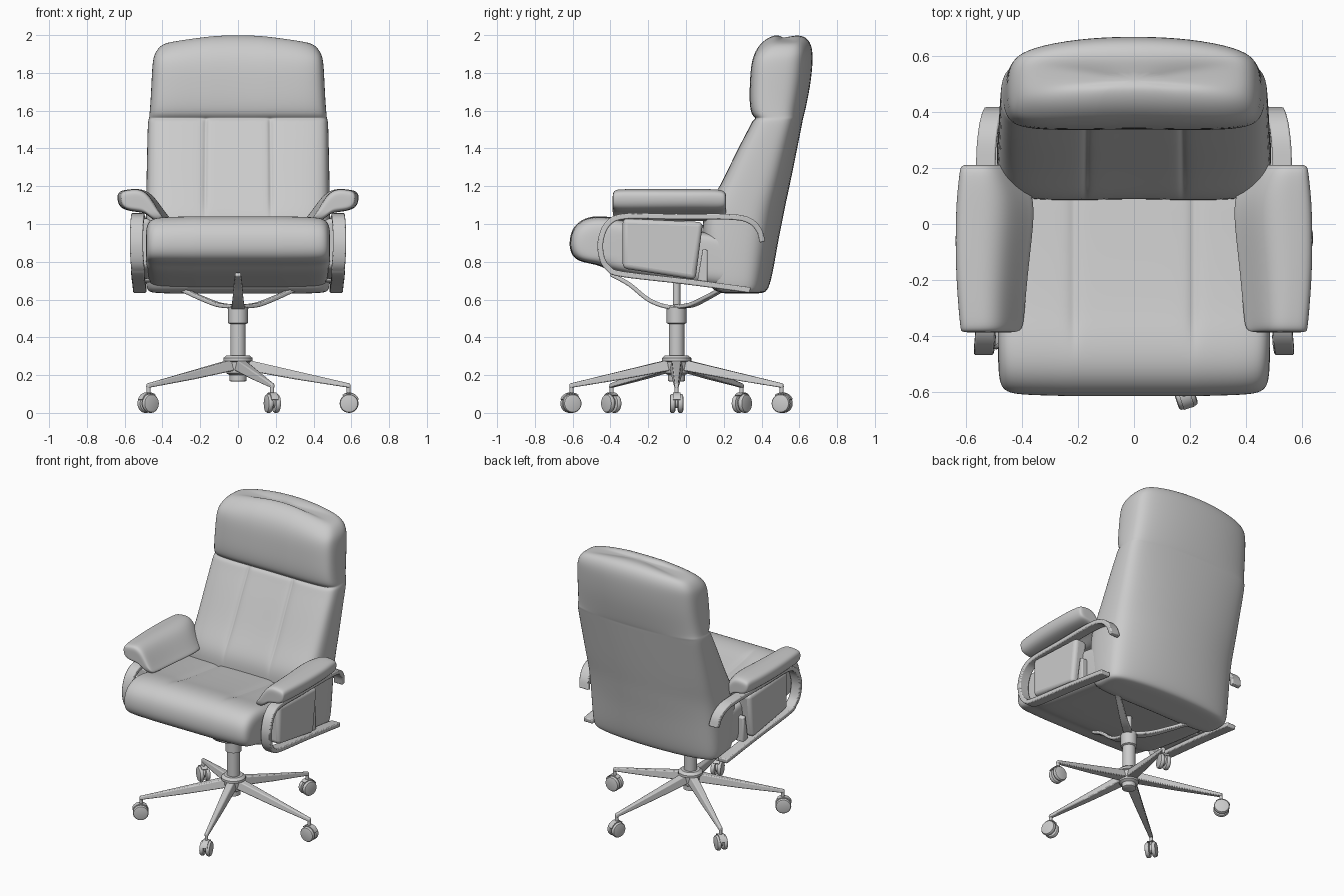
import bpy, bmesh, math
from mathutils import Vector, Matrix


def loft(name, rings, soft=0, bevel=0, mirror=False, segs=2):
    """Skin closed rings of points; soft = subdivision level."""
    rings = [[Vector(p) for p in r] for r in rings]
    if soft:
        def inner(r):
            c = sum(r, Vector()) / len(r)
            return [c + (p - c) * 0.5 for p in r]
        rings = [inner(rings[0])] + rings + [inner(rings[-1])]
    bm = bmesh.new()
    vs = [[bm.verts.new(p) for p in r] for r in rings]
    n = len(vs[0])
    for a, b in zip(vs, vs[1:]):
        for i in range(n):
            j = (i + 1) % n
            bm.faces.new((a[i], a[j], b[j], b[i]))
    bm.faces.new(vs[0])
    bm.faces.new(vs[-1])
    return finish(name, bm, soft, bevel, mirror, segs)


def finish(name, bm, soft=0, bevel=0, mirror=False, segs=2):
    bmesh.ops.recalc_face_normals(bm, faces=bm.faces)
    me = bpy.data.meshes.new(name)
    bm.to_mesh(me)
    bm.free()
    ob = bpy.data.objects.new(name, me)
    bpy.context.collection.objects.link(ob)
    if mirror:
        ob.modifiers.new("Mirror", 'MIRROR')
    if bevel:
        m = ob.modifiers.new("Bevel", 'BEVEL')
        m.width, m.segments = bevel, segs
    if soft:
        m = ob.modifiers.new("Subsurf", 'SUBSURF')
        m.levels = m.render_levels = soft
        me.shade_smooth()
    else:
        for o in bpy.context.selected_objects:
            o.select_set(False)
        ob.select_set(True)
        bpy.context.view_layer.objects.active = ob
        bpy.ops.object.shade_smooth_by_angle(angle=math.radians(35))
    return ob


def turned(name, profile, loc=(0, 0, 0), axis='Z', n=28):
    """Solid of revolution from (radius, height) pairs."""
    rot = Matrix.Rotation(math.pi / 2, 4, 'X') if axis == 'Y' else Matrix()
    rings = [[rot @ Vector((r * math.cos(a), r * math.sin(a), h)) + Vector(loc)
              for a in (2 * math.pi * k / n for k in range(n))] for r, h in profile]
    return loft(name, rings)


def smooth_path(pts, steps=6):
    """Catmull-Rom through the points (x, y, z, width)."""
    p = [Vector(q) for q in pts]
    p = [2 * p[0] - p[1]] + p + [2 * p[-1] - p[-2]]
    out = []
    for a, b, c, d in zip(p, p[1:], p[2:], p[3:]):
        for k in range(steps):
            t = k / steps
            out.append(0.5 * (2 * b + (c - a) * t + (2 * a - 5 * b + 4 * c - d) * t * t
                              + (3 * b - a - 3 * c + d) * t ** 3))
    return out + [p[-2]]


def ribbon(name, pts, thick, side=(1, 0, 0), mirror=False):
    path = smooth_path(pts)
    side = Vector(side).normalized()
    rings = []
    for i, q in enumerate(path):
        t = (path[min(i + 1, len(path) - 1)] - path[max(i - 1, 0)]).to_3d()
        nrm = t.cross(side).normalized() * thick / 2
        w, c = side * q[3] / 2, q.to_3d()
        rings.append([c - w - nrm, c + w - nrm, c + w + nrm, c - w + nrm])
    return loft(name, rings, bevel=0.006, mirror=mirror)


# Backrest: half section (u across, v depth, seam flag), lofted upwards
half = [(0.3, 0, 0), (0.335, 0, 0.3), (0.36, 0, 1), (0.385, 0, 0.3), (0.45, 0, 0), (0.7, 0, 0), (0.94, 0.04, 0),
        (1, 0.2, 0), (1.005, 0.5, 0), (0.98, 0.74, 0), (0.82, 0.87, 0), (0.45, 0.97, 0)]
section = [(0, 0.01, 0)] + half + [(0, 1, 0)] + [(-u, v, g) for u, v, g in reversed(half)]
levels = [(0.632, 0.20, 0.41, 0.46), (0.65, 0.13, 0.44, 0.485), (0.75, 0.10, 0.465, 0.49),
          (0.9, 0.085, 0.49, 0.49), (1.02, 0.085, 0.515, 0.488), (1.1, 0.12, 0.53, 0.486),
          (1.2, 0.18, 0.552, 0.484), (1.4, 0.275, 0.592, 0.48), (1.52, 0.34, 0.615, 0.477),
          (1.55, 0.352, 0.621, 0.474), (1.56, 0.375, 0.622, 0.47), (1.575, 0.345, 0.628, 0.468),
          (1.65, 0.335, 0.645, 0.462), (1.75, 0.338, 0.664, 0.457), (1.86, 0.345, 0.675, 0.452),
          (1.94, 0.375, 0.672, 0.44), (1.988, 0.43, 0.645, 0.405), (2.003, 0.48, 0.6, 0.34)]
loft("backrest", [[(u * w, yf + v * (yb - yf) + (0.018 * g if 1.05 < z < 1.555 else 0),
                    z - (0.035 * u * u if z > 1.9 else 0)) for u, v, g in section]
                  for z, yf, yb, w in levels], soft=2)

# Seat: side profile lofted across the width, with two seams on top
prof = [(-0.62, 0.9), (-0.605, 0.98), (-0.54, 1.035), (-0.45, 1.045), (-0.36, 1.03), (-0.3, 1.015),
        (0, 0.97), (0.2, 0.95), (0.34, 0.88), (0.4, 0.66), (0.36, 0.635), (0, 0.685), (-0.36, 0.735),
        (-0.43, 0.765), (-0.47, 0.785), (-0.57, 0.80), (-0.61, 0.84)]
stations = [(0, 0, 0), (0.15, 0, 0), (0.195, 0, 0.1), (0.215, 0, 1), (0.235, 0, 0.1),
            (0.3, 0.002, 0), (0.42, 0.005, 0), (0.465, 0.018, 0), (0.487, 0.055, 0)]
stations = [(-x, d, g) for x, d, g in reversed(stations[1:])] + stations


def seat_ring(x, d, g):
    out = []
    for y, z in prof:
        top = z > 0.94 and -0.4 < y < 0.25
        out.append((x, -0.1 + (y + 0.1) * (1 - d / 0.5),
                    0.86 + (z - 0.86) * (1 - d / 0.18) - (0.016 * g if top else 0)))
    return out


loft("seat", [seat_ring(*s) for s in stations], soft=2)

# Arm pads: drooping section lofted front to back
pad = [(0.645, 1.14), (0.635, 1.175), (0.58, 1.183), (0.52, 1.188), (0.46, 1.165), (0.41, 1.10),
       (0.37, 1.045), (0.345, 1.02), (0.40, 1.01), (0.44, 1.03), (0.48, 1.06), (0.55, 1.065), (0.63, 1.08)]
cuts = [(-0.388, 0.7, 0.7), (-0.375, 0.78, 0.95), (-0.33, 0.82, 1), (-0.15, 0.92, 1), (0.04, 1, 1),
        (0.12, 0.93, 1), (0.19, 0.76, 0.95), (0.212, 0.64, 0.7)]
loft("arm_pad", [[(0.635 + (x - 0.635) * s - 0.02 * (abs(y + 0.08) / 0.3) ** 2, y,
                   1.12 + (z - 1.12) * h) for x, z in pad] for y, s, h in cuts], soft=2, mirror=True)

# Padded panels below the arm pads
loft("arm_panel", [[(x, -0.335, 1.03), (x, 0.09, 1.01), (x, 0.05, 0.705), (x, -0.335, 0.765)]
                   for x in (0.46, 0.555)], bevel=0.025, segs=4, mirror=True)
loft("arm_rear_panel", [[(x, 0.09, 0.87), (x, 0.115, 0.86), (x, 0.115, 0.69), (x, 0.06, 0.70)]
                        for x in (0.46, 0.525)], bevel=0.008, mirror=True)

# Bent arm frames
rail = [(0.5, 0.405, 0.905), (0.51, 0.385, 0.97), (0.522, 0.33, 1.02), (0.53, 0.22, 1.038), (0.53, -0.1, 1.04),
        (0.53, -0.33, 1.04), (0.535, -0.415, 1.0), (0.538, -0.452, 0.91), (0.535, -0.445, 0.82),
        (0.53, -0.41, 0.765), (0.53, -0.34, 0.735), (0.525, 0, 0.695), (0.52, 0.34, 0.65)]
ribbon("arm_frame", [(*p, 0.07) for p in rail], 0.03, mirror=True)

# Three-armed support under the seat
CY = -0.05
ribbon("support_front", [(0, CY + 0.05, 0.562, 0.07), (0, CY - 0.05, 0.562, 0.07), (0, -0.2, 0.60, 0.058),
                         (0, -0.3, 0.68, 0.045), (0, -0.4, 0.735, 0.03)], 0.022)
ribbon("support_rear", [(0, CY, 0.562, 0.06), (0.1, 0.03, 0.572, 0.05), (0.2, 0.11, 0.61, 0.042),
                        (0.28, 0.175, 0.645, 0.035), (0.34, 0.22, 0.66, 0.03)],
       0.022, side=(0.25, -0.32, 0), mirror=True)

# Column and hub
turned("column", [(0.035, 0.165), (0.045, 0.17), (0.045, 0.2), (0.062, 0.21), (0.066, 0.27), (0.078, 0.275),
                  (0.078, 0.29), (0.06, 0.305), (0.041, 0.305), (0.041, 0.47), (0.052, 0.475),
                  (0.052, 0.56), (0.02, 0.565), (0.02, 0.72)], (0, CY, 0))

# Five legs, each with a stem and a twin-wheel caster
for k in range(5):
    turn = Matrix.Translation((0, CY, 0)) @ Matrix.Rotation(math.radians(72 * k), 4, 'Z')
    leg = loft("leg", [[(r, -w, lo), (r, w, lo), (r, w * 0.7, hi), (r, -w * 0.7, hi)]
                       for r, w, lo, hi in ((0.04, 0.036, 0.225, 0.283), (0.3, 0.025, 0.178, 0.223),
                                            (0.595, 0.013, 0.132, 0.155))], bevel=0.006)
    parts = [leg, turned("caster_stem", [(0.011, 0.06), (0.011, 0.14)], (0.585, 0, 0), n=14),
             turned("caster_hub", [(0.03, -0.01), (0.03, 0.01)], (0.588, 0, 0.055), 'Y')]
    for s in (-1, 1):
        parts.append(turned("caster_wheel", [(0.036, -0.015), (0.046, -0.012), (0.05, -0.006), (0.05, 0.006),
                                             (0.046, 0.012), (0.036, 0.015)], (0.588, 0.021 * s, 0.05), 'Y'))
    # hood arching over the wheels
    arc = [math.radians(a) for a in range(20, 131, 10)]
    parts.append(loft("caster_hood", [[(0.588 + r * math.cos(a), y, 0.052 + r * math.sin(a))
                                       for r, y in ((0.05, -0.02), (0.05, 0.02), (0.056, 0.02), (0.056, -0.02))]
                                      for a in arc]))
    for p in parts:
        p.matrix_world = turn
